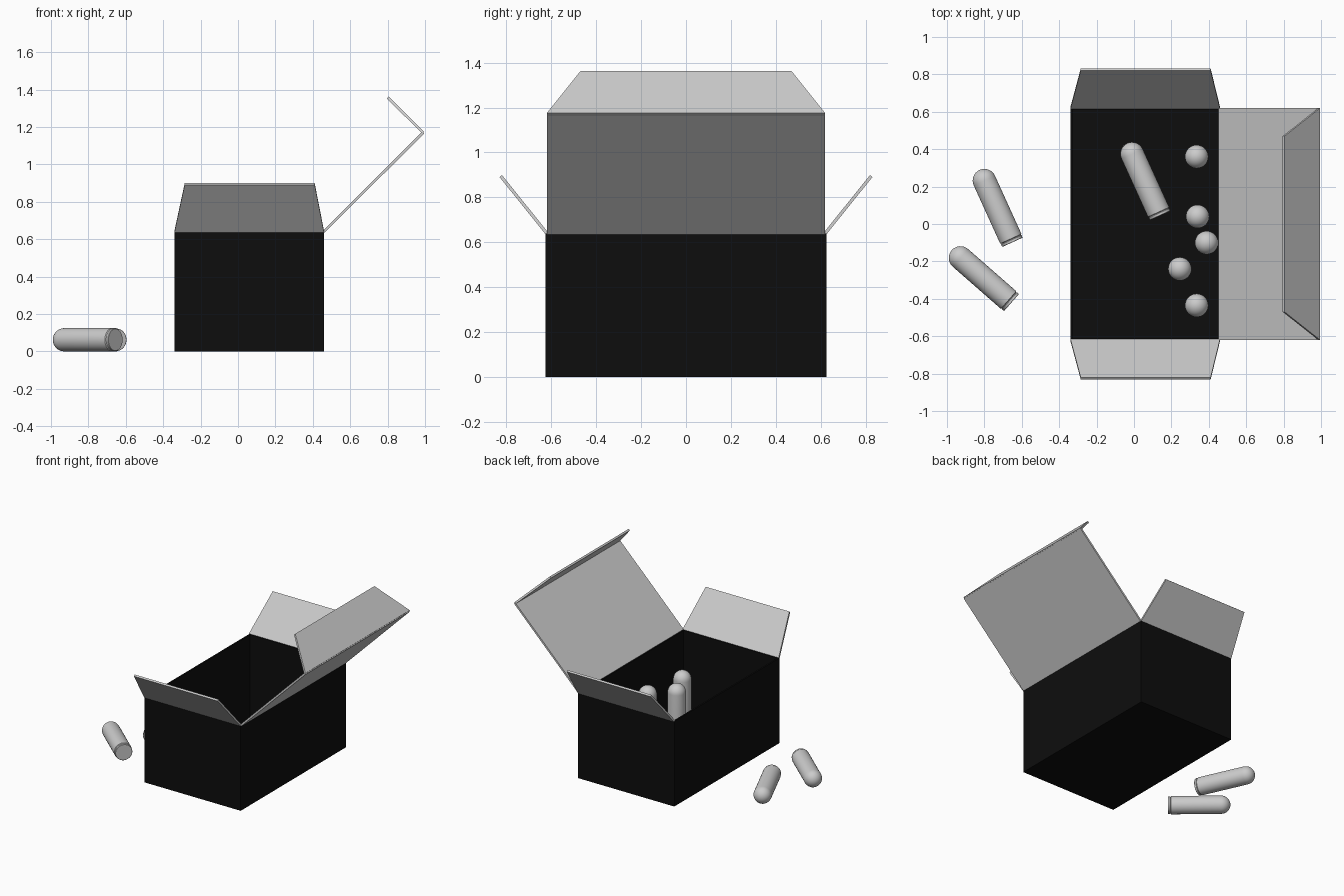
import bpy, bmesh
from math import sin, cos, pi, radians
from mathutils import Vector, Matrix

if "Cube" in bpy.data.objects:
    bpy.data.objects.remove(bpy.data.objects["Cube"])

black = bpy.data.materials.new("black_card")
black.diffuse_color = (0.004, 0.004, 0.004, 1)
black.use_nodes = True
black.node_tree.nodes["Principled BSDF"].inputs["Base Color"].default_value = black.diffuse_color

X0, X1, Y, H, WALL = -0.34, 0.46, 0.625, 0.64, 0.012


def link(name, mesh):
    ob = bpy.data.objects.new(name, mesh)
    bpy.context.collection.objects.link(ob)
    return ob


def solidify(ob, thickness, offset):
    mod = ob.modifiers.new("thickness", 'SOLIDIFY')
    mod.thickness, mod.offset = thickness, offset
    mod.use_even_offset = True


def panel(name, corners):
    mesh = bpy.data.meshes.new(name)
    mesh.from_pydata(corners, [], [(0, 1, 2, 3)])
    solidify(link(name, mesh), 0.014, 0)


# open box: cube without its top face, thickened inwards
bm = bmesh.new()
bmesh.ops.create_cube(bm, size=1, matrix=Matrix.Translation(((X0 + X1) / 2, 0, H / 2))
                      @ Matrix.Diagonal((X1 - X0, 2 * Y, H, 1)))
bm.normal_update()
bmesh.ops.delete(bm, geom=[f for f in bm.faces if f.normal.z > 0.5], context='FACES_ONLY')
mesh = bpy.data.meshes.new("box_body")
bm.to_mesh(mesh)
bm.free()
mesh.materials.append(black)
solidify(link("box_body", mesh), WALL, -1)

# tapered end flaps
for side, s in (("front", -1), ("back", 1)):
    panel(side + "_flap", [(X0, s * 0.62, H), (X1, s * 0.62, H),
                           (0.41, s * 0.825, 0.895), (-0.285, s * 0.825, 0.895)])

# open lid and its folded tuck flap
panel("lid", [(0.458, -0.62, H), (0.458, 0.62, H), (0.99, 0.62, 1.17), (0.99, -0.62, 1.17)])
panel("lid_tuck_flap", [(0.99, -0.62, 1.17), (0.99, 0.62, 1.17),
                        (0.80, 0.47, 1.358), (0.80, -0.47, 1.358)])

# round-nosed cylinder: profile with a grooved base, spun around z
R, L = 0.0625, 0.425
profile = [(0, 0), (0.058, 0), (0.06, 0.002), (0.06, 0.014), (0.056, 0.017), (R, 0.021)]
profile += [(R * cos(a), L - R + R * sin(a)) for a in (i * pi / 16 for i in range(8))]
profile += [(0, L)]
bm = bmesh.new()
verts = [bm.verts.new((r, 0, z)) for r, z in profile]
edges = [bm.edges.new(p) for p in zip(verts, verts[1:])]
bmesh.ops.spin(bm, geom=verts + edges, axis=(0, 0, 1), cent=(0, 0, 0),
               angle=2 * pi, steps=32, use_duplicate=False)
bmesh.ops.remove_doubles(bm, verts=bm.verts, dist=0.0003)
bmesh.ops.recalc_face_normals(bm, faces=bm.faces)
for f in bm.faces:
    f.smooth = True
for e in bm.edges:
    if len(e.link_faces) == 2 and e.calc_face_angle() > radians(35):
        e.smooth = False
capsule = bpy.data.meshes.new("capsule")
bm.to_mesh(capsule)
bm.free()

# capsules standing in the box
for i, (x, y) in enumerate([(0.335, 0.36), (0.34, 0.04), (0.388, -0.10),
                            (0.245, -0.24), (0.335, -0.435)]):
    link(f"standing_capsule_{i + 1}", capsule).location = (x, y, WALL)

# capsules lying down: base centre and nose direction
for name, base, nose in [("lying_capsule_inside", (0.14, 0.045, R + WALL), (-0.175, 0.385, 0)),
                         ("lying_capsule_outside_1", (-0.65, -0.098, R), (-0.175, 0.385, 0)),
                         ("lying_capsule_outside_2", (-0.655, -0.42, R), (-0.32, 0.28, 0))]:
    ob = link(name, capsule)
    ob.location = base
    ob.rotation_euler = Vector(nose).to_track_quat('Z', 'Y').to_euler()
